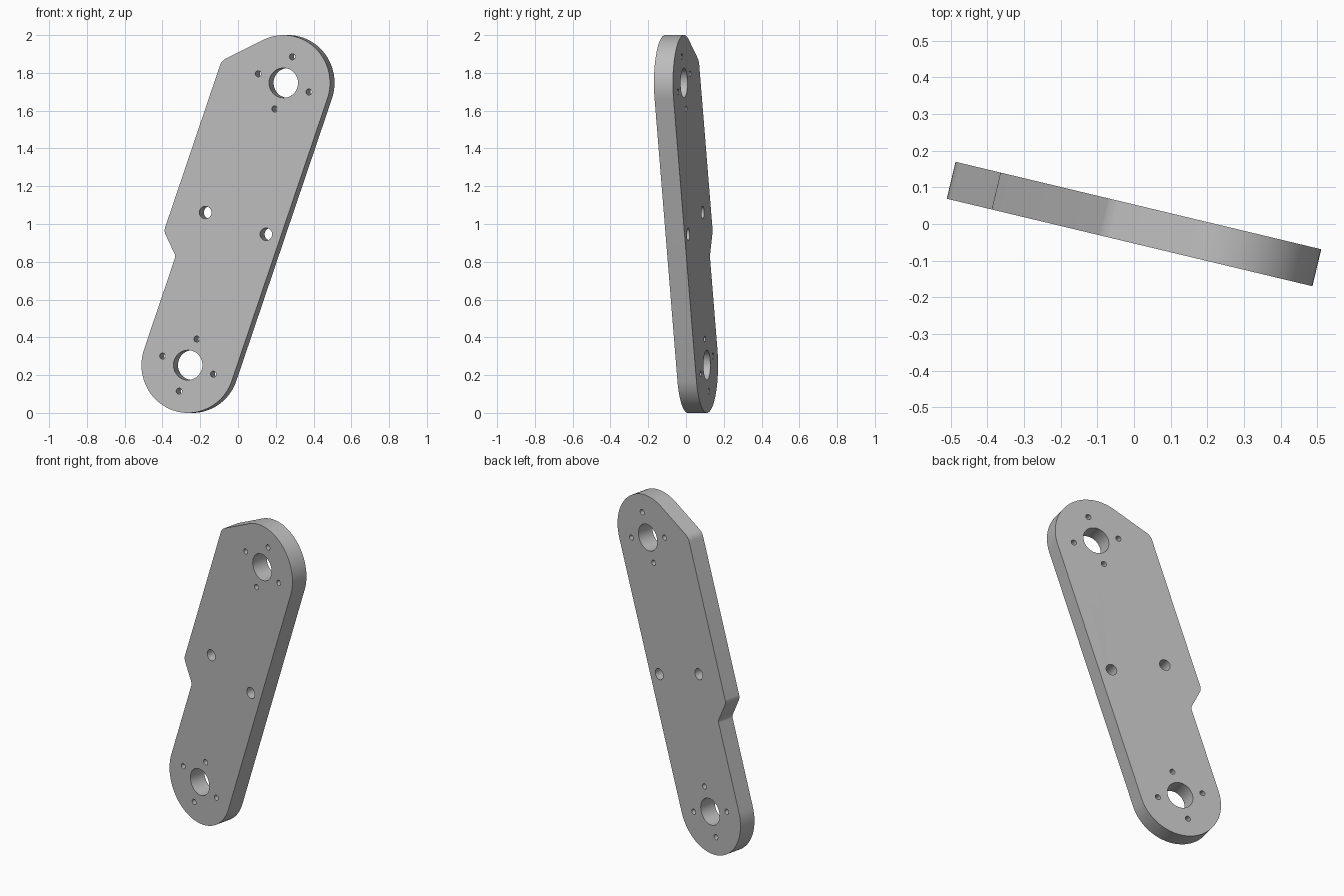
import bpy, bmesh
from math import sin, cos, tan, radians, pi, tau
from mathutils import Matrix, Vector

cube = bpy.data.objects.get("Cube")
if cube:
    bpy.data.objects.remove(cube)

END_R = 0.253       # rounded end radius
HALF = 0.791        # plate centre to bore centre
WIDE = 0.357        # half width of the wide side
NOTCH = -0.268      # where the wide side steps in
THICK = 0.1035


def arc(cx, cy, r, start, end, n):
    return [(cx + r * cos(start + (end - start) * i / n),
             cy + r * sin(start + (end - start) * i / n)) for i in range(n + 1)]


def fillet(before, corner, after, r, n=8):
    """Round one outline corner with a tangent arc."""
    c = Vector(corner)
    d1, d2 = (Vector(before) - c).normalized(), (Vector(after) - c).normalized()
    half = d1.angle(d2) / 2
    centre = c + (d1 + d2).normalized() * (r / sin(half))
    v1 = c + d1 * (r / tan(half)) - centre
    v2 = c + d2 * (r / tan(half)) - centre
    turn = v1.angle(v2)
    return [tuple(centre + (v1 * sin(turn * (1 - i / n)) + v2 * sin(turn * i / n)) / sin(turn))
            for i in range(n + 1)]


# Outline: upper end, chamfered shoulder, step, lower end
upper = arc(0, HALF, END_R, 0, pi * 0.75, 36)
lower = arc(0, -HALF, END_R, pi, tau, 48)
shoulder = (-WIDE, HALF)
step_out = (-WIDE, NOTCH + WIDE - END_R)
step_in = (-END_R, NOTCH)
outline = (upper + fillet(upper[-1], shoulder, step_out, 0.06)
           + fillet(shoulder, step_out, step_in, 0.05)
           + fillet(step_out, step_in, lower[0], 0.03) + lower)

# Holes: bores with four screw holes each, and two middle holes
holes = [(-0.176, 0.003, 0.033), (0.174, 0.003, 0.033)]
for y in (-HALF, HALF):
    holes.append((0, y, 0.079))
    for dx, dy in ((1, 0), (-1, 0), (0, 1), (0, -1)):
        holes.append((dx * 0.146, y + dy * 0.146, 0.016))

curve = bpy.data.curves.new("plate_profile", "CURVE")
curve.dimensions = "2D"
curve.fill_mode = "BOTH"
curve.extrude = THICK / 2
for loop in [outline] + [arc(x, y, r, 0, tau, 40)[:-1] for x, y, r in holes]:
    spline = curve.splines.new("POLY")
    spline.points.add(len(loop) - 1)
    for point, (x, y) in zip(spline.points, loop):
        point.co = (x, y, 0, 1)
    spline.use_cyclic_u = True

# Turn the filled profile into a solid mesh, leaned and turned into place
profile = bpy.data.objects.new("plate_profile", curve)
bpy.context.scene.collection.objects.link(profile)
graph = bpy.context.evaluated_depsgraph_get()
mesh = bpy.data.meshes.new_from_object(profile.evaluated_get(graph))
bpy.data.objects.remove(profile)
mesh.transform(Matrix.Translation((0, 0, 1)) @ Matrix.Rotation(radians(-13.45), 4, "Z")
               @ Matrix.Rotation(radians(90), 4, "X") @ Matrix.Rotation(radians(-19.2), 4, "Z"))
bm = bmesh.new()
bm.from_mesh(mesh)
bmesh.ops.remove_doubles(bm, verts=bm.verts, dist=0.0002)
bmesh.ops.recalc_face_normals(bm, faces=bm.faces)
bm.to_mesh(mesh)
bm.free()

plate = bpy.data.objects.new("link_plate", mesh)
bpy.context.scene.collection.objects.link(plate)

grey = bpy.data.materials.new("plain_grey")
grey.use_nodes = True
grey.diffuse_color = (0.5, 0.5, 0.5, 1)
grey.node_tree.nodes["Principled BSDF"].inputs["Base Color"].default_value = (0.5, 0.5, 0.5, 1)
mesh.materials.clear()
mesh.materials.append(grey)

bpy.context.view_layer.objects.active = plate
plate.select_set(True)
bpy.ops.object.shade_smooth_by_angle(angle=radians(30))
